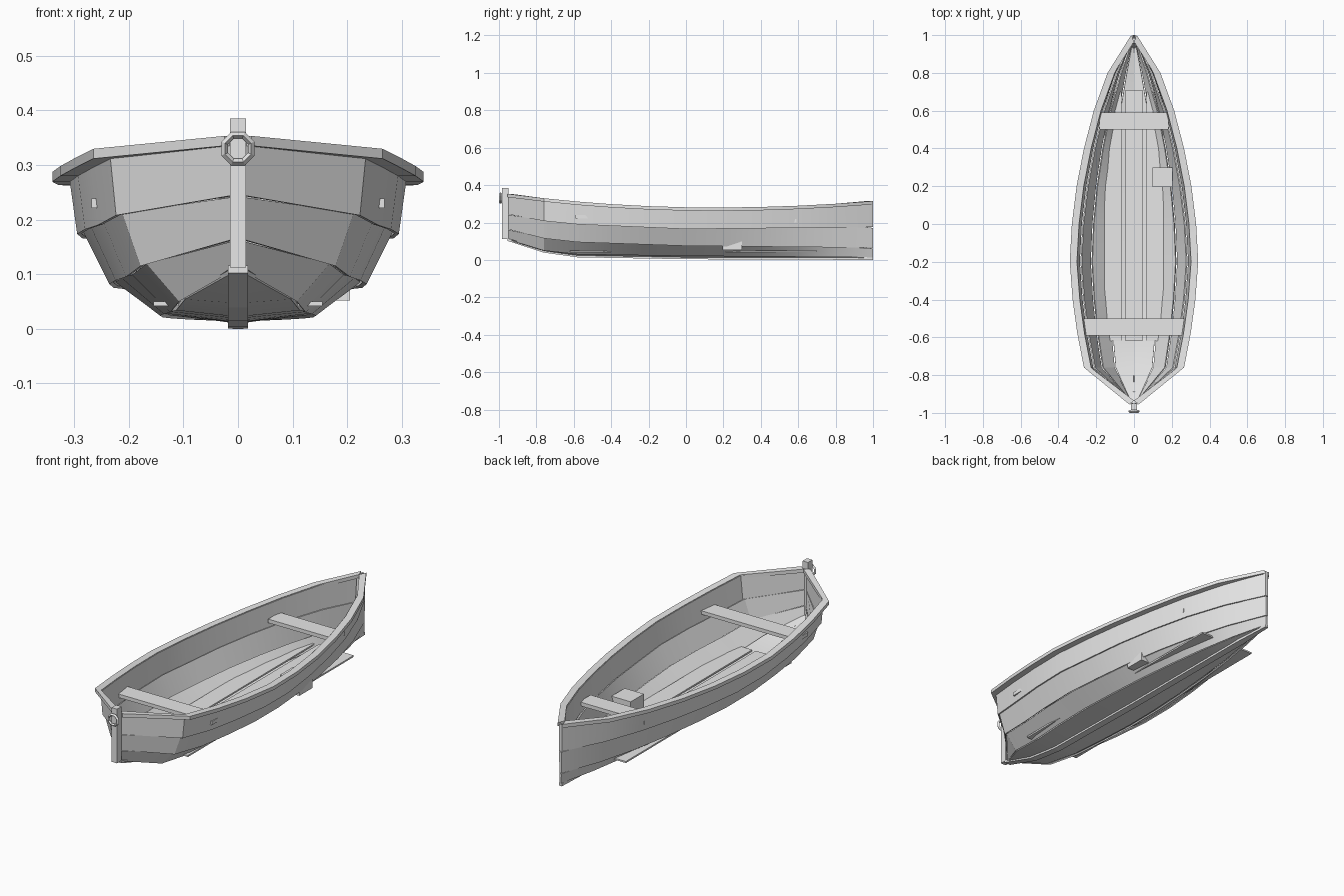
import bpy, bmesh, math
from mathutils import Vector

cube = bpy.data.objects.get("Cube")
if cube:
    bpy.data.objects.remove(cube, do_unlink=True)

grey = bpy.data.materials.new("pale grey")
grey.use_nodes = True
grey.diffuse_color = (0.8, 0.8, 0.8, 1)
grey.node_tree.nodes["Principled BSDF"].inputs["Base Color"].default_value = (0.8, 0.8, 0.8, 1)


def finish(name, bm, mirror=False):
    bmesh.ops.remove_doubles(bm, verts=bm.verts, dist=0.0002)
    bmesh.ops.recalc_face_normals(bm, faces=bm.faces)
    mesh = bpy.data.meshes.new(name)
    bm.to_mesh(mesh)
    bm.free()
    ob = bpy.data.objects.new(name, mesh)
    bpy.context.collection.objects.link(ob)
    mesh.materials.append(grey)
    if mirror:
        ob.modifiers.new("Mirror", 'MIRROR')
    return ob


def smooth(ob, angle=25):
    bpy.ops.object.select_all(action='DESELECT')
    ob.select_set(True)
    bpy.context.view_layer.objects.active = ob
    bpy.ops.object.shade_smooth_by_angle(angle=math.radians(angle))


def box(name, x0, x1, y0, y1, z0, z1):
    bm = bmesh.new()
    bmesh.ops.create_cube(bm, size=1)
    for v in bm.verts:
        v.co = Vector((x0 + (v.co.x + .5) * (x1 - x0),
                       y0 + (v.co.y + .5) * (y1 - y0),
                       z0 + (v.co.z + .5) * (z1 - z0)))
    return finish(name, bm)


def loft(name, sections, mirror=True):
    """Skin a row of equal closed sections and cap both ends."""
    bm = bmesh.new()
    rings = [[bm.verts.new(p) for p in s] for s in sections]
    n = len(rings[0])
    for a, b in zip(rings, rings[1:]):
        for i in range(n):
            j = (i + 1) % n
            bm.faces.new((a[i], a[j], b[j], b[i]))
    bm.faces.new(rings[0])
    bm.faces.new(rings[-1][::-1])
    return finish(name, bm, mirror)


def lerp(keys, y):
    for (a, u), (b, v) in zip(keys, keys[1:]):
        if y <= b:
            return u + (v - u) * (y - a) / (b - a)
    return keys[-1][1]


# Hull lines: half beam and height of each lap along the length
BOW, STERN = -0.955, 1.0
BEAM = [(BOW, .025), (-.76, .265), (-.58, .3), (-.4, .325), (-.2, .34), (0, .329),
        (.2, .304), (.4, .265), (.6, .213), (.8, .14), (STERN, .015)]
STATIONS = [k[0] for k in BEAM]
KNOTS = (BOW, -.76, -.58, 0, STERN)
LAPS = [(.95, (.245, .208, .19, .165, .175)),
        (.76, (.165, .115, .095, .075, .065)),
        (.46, (.11, .05, .03, .021, .014)),
        (0, (.11, .047, .022, .012, .008))]


def sheer(y):
    return .28 + (.06 if y < .15 else .048) * (y - .15) ** 2


def half(y):
    return max(lerp(BEAM, y) - .03, .008)


def lap(i, y):
    """Point on hull line i (0 is the sheer) at station y."""
    if i == 0:
        return Vector((half(y), y, sheer(y) - .004))
    frac, zs = LAPS[i - 1]
    return Vector((half(y) * frac, y, lerp(list(zip(KNOTS, zs)), y)))


# Overlapping planks, each tucked behind the one above
for i, name in enumerate(("sheer_plank", "side_plank", "bilge_plank", "bottom_plank")):
    sections = []
    for y in STATIONS:
        top, low = lap(i, y), lap(i + 1, y)
        if i:
            k = min(1, half(y) / .1)
            top += Vector((-.011 * k, 0, .004 * k - .004 * (1 - k)))
        d = (low - top).normalized()
        inward = Vector((d.z, 0, -d.x)) * .008
        ring = [top, low, low + inward, top + inward]
        for p in ring:
            p.x = max(p.x, 0)
        sections.append(ring)
    smooth(loft(name, sections))

# Gunwale rail with mitred ends
rail = []
for y in STATIONS:
    b, z = lerp(BEAM, y), sheer(y)
    xi, yi = max(b - .035, 0), y
    if y == BOW:
        yi += .02
    elif y == STERN:
        yi -= .035
    rail.append([Vector((b, y, z)), Vector((b, y, z - .018)),
                 Vector((xi, yi, z - .018)), Vector((xi, yi, z))])
smooth(loft("gunwale", rail))

# Keel strip under the centre line
keel = []
for y in STATIONS:
    z = lap(4, y).z
    w = .008 if y == STERN else .018
    keel.append([Vector((s * w, y, z + h)) for s, h in ((-1, -.008), (1, -.008), (1, .006), (-1, .006))])
loft("keel", keel, mirror=False)

# Raked stern stem between the plank ends
stem = [[Vector((s * .007, y + d, z)) for s, d in ((-1, 0), (1, 0), (1, .03), (-1, .03))]
        for y, z in ((.93, .012), (.955, .3))]
loft("stern_stem", stem, mirror=False)

# Bow post and octagonal mooring ring
box("bow_post", -.015, .015, -.985, -.95, .112, .385)
ring = bmesh.new()
rows = []
for k in range(8):
    a = math.tau * (k + .5) / 8
    rows.append([ring.verts.new((r * math.cos(a), y, .33 + r * math.sin(a)))
                 for r, y in ((.033, -.992), (.026, -1), (.02, -.992), (.026, -.984))])
for k in range(8):
    a, b = rows[k], rows[(k + 1) % 8]
    for i in range(4):
        j = (i + 1) % 4
        ring.faces.new((a[i], a[j], b[j], b[i]))
finish("mooring_ring", ring)

# Benches
box("front_bench", -.268, .268, -.59, -.5, .221, .239)
box("rear_bench", -.182, .182, .5, .59, .2, .219)

# Floor boards
box("centre_floor_board", -.045, .045, -.62, .71, .042, .05)
for side, name in ((1, "left"), (-1, "right")):
    x0, x1 = sorted((side * .065, side * .155))
    box(name + "_floor_board", x0, x1, -.62, .7, .042, .05)

# Storage box on the floor
box("storage_box", .098, .205, .195, .3, .052, .13)
